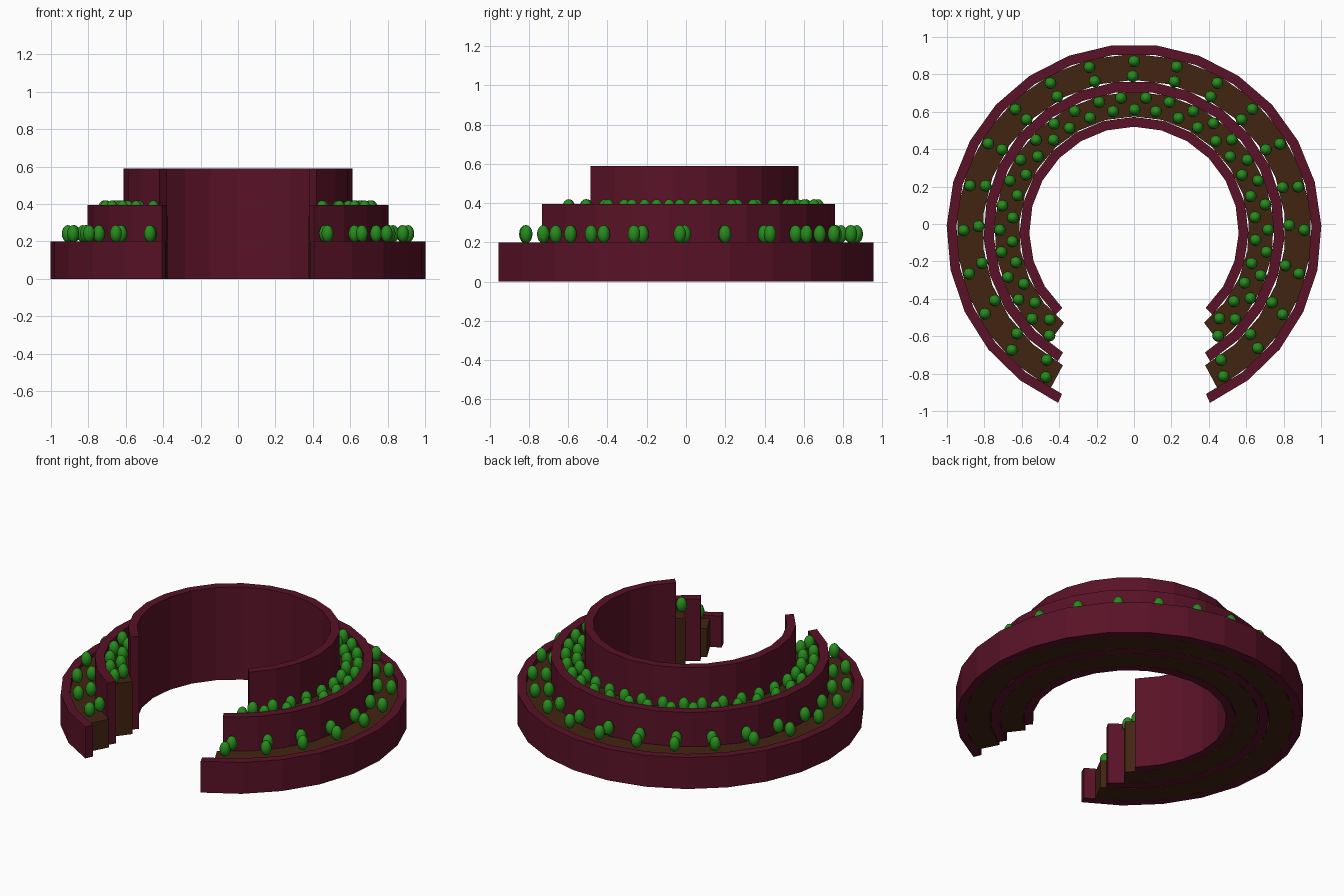
import bpy, bmesh, math, random
from mathutils import Matrix, Vector

if "Cube" in bpy.data.objects:
    bpy.data.objects.remove(bpy.data.objects["Cube"])

random.seed(4)
CY = -0.04  # ring centre in y


def material(name, rgb):
    m = bpy.data.materials.new(name)
    m.diffuse_color = (*rgb, 1)
    m.use_nodes = True
    m.node_tree.nodes["Principled BSDF"].inputs["Base Color"].default_value = m.diffuse_color
    return m


BRICK = material("wall_red", (0.10, 0.006, 0.02))
SOIL = material("soil_brown", (0.055, 0.018, 0.006))
LEAF = material("plant_green", (0.02, 0.26, 0.012))


def finish(bm, name, mat):
    mesh = bpy.data.meshes.new(name)
    bm.to_mesh(mesh)
    bm.free()
    mesh.materials.append(mat)
    ob = bpy.data.objects.new(name, mesh)
    bpy.context.collection.objects.link(ob)
    return ob


def polar(r, deg, z):
    """Point at an angle measured from the back (+y)."""
    a = math.radians(deg)
    return Vector((r * math.sin(a), CY + r * math.cos(a), z))


def arc_wall(name, r_in, r_out, height, half_angle, segments, mat):
    """Faceted open ring, symmetric about the back, with end caps."""
    bm = bmesh.new()
    profile = [(r_in, 0), (r_out, 0), (r_out, height), (r_in, height)]
    rings = []
    for i in range(segments + 1):
        deg = -half_angle + 2 * half_angle * i / segments
        rings.append([bm.verts.new(polar(r, deg, z)) for r, z in profile])
    for a, b in zip(rings, rings[1:]):
        for j in range(4):
            k = (j + 1) % 4
            bm.faces.new((a[j], a[k], b[k], b[j]))
    bm.faces.new(rings[0])
    bm.faces.new(rings[-1][::-1])
    bmesh.ops.recalc_face_normals(bm, faces=bm.faces)
    return finish(bm, name, mat)


def plant_rows(name, z, rows):
    """Rows of small egg-shaped plants: (radius, half angle, count)."""
    bm = bmesh.new()
    for r, half, count in rows:
        for i in range(count):
            deg = -half + 2 * half * i / (count - 1) + random.uniform(-0.6, 0.6)
            m = Matrix.Translation(polar(r, deg, z)) @ Matrix.Diagonal((0.032, 0.032, 0.046, 1))
            bmesh.ops.create_uvsphere(bm, u_segments=12, v_segments=8, radius=1, matrix=m)
    for f in bm.faces:
        f.smooth = True
    return finish(bm, name, LEAF)


# Three stepped retaining walls
arc_wall("outer_wall", 0.95, 1.002, 0.20, 156.1, 23, BRICK)
arc_wall("middle_wall", 0.75, 0.805, 0.395, 149.6, 21, BRICK)
arc_wall("inner_wall", 0.56, 0.612, 0.59, 136.8, 18, BRICK)

# Soil beds between the walls
arc_wall("lower_soil", 0.81, 0.95, 0.18, 152, 22, SOIL)
arc_wall("upper_soil", 0.615, 0.748, 0.335, 142.5, 20, SOIL)

# Two rows of plants on each bed
plant_rows("lower_plants", 0.242, [(0.91, 148.5, 21), (0.83, 146, 21)])
plant_rows("upper_plants", 0.374, [(0.717, 141, 28), (0.652, 136, 27)])
